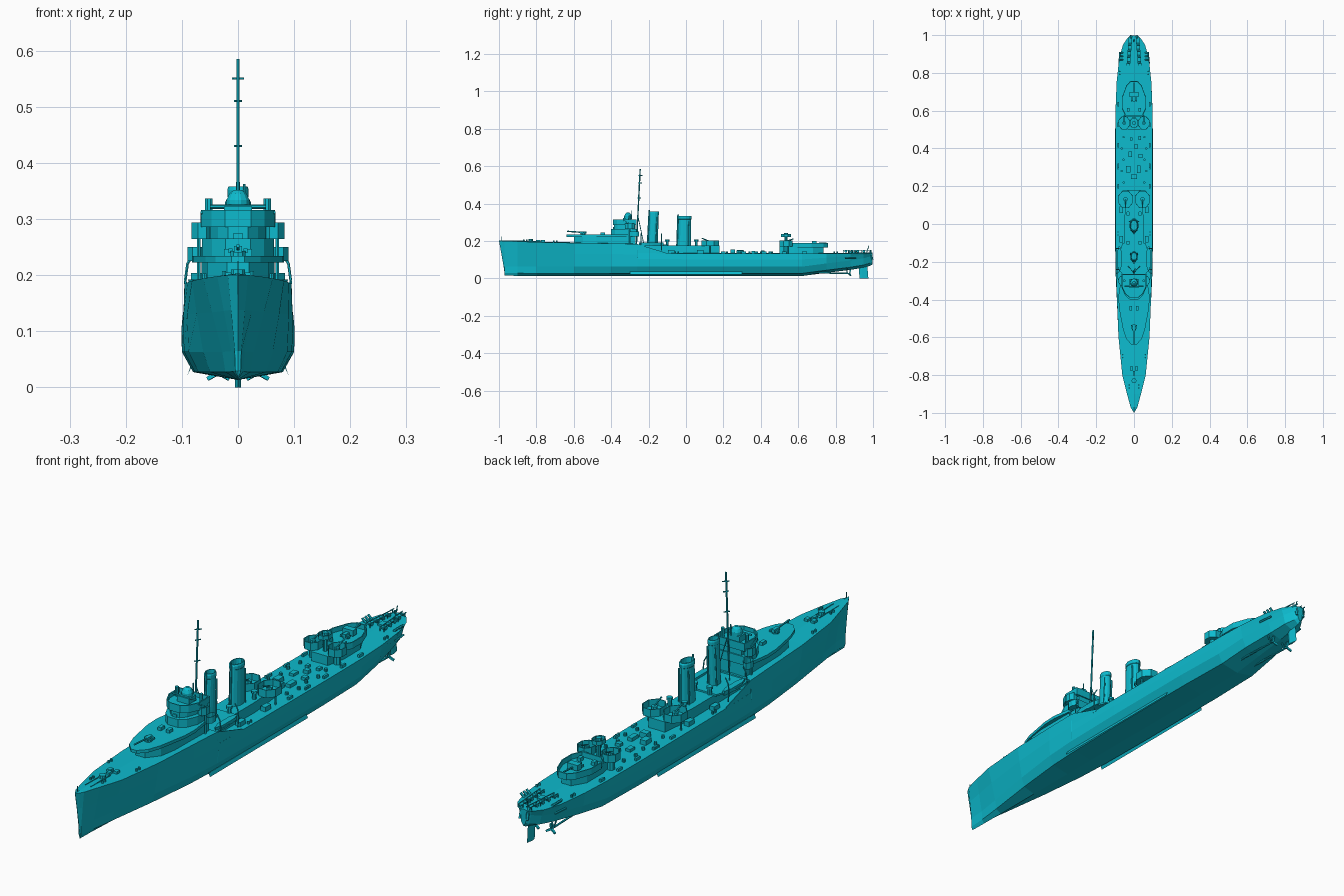
import bpy, bmesh, math
from mathutils import Vector

paint = bpy.data.materials.new("sea_paint")
paint.diffuse_color = (0.004, 0.5, 0.62, 1)

def mesh(name, verts, faces):
    m = bpy.data.meshes.new(name)
    m.from_pydata([tuple(v) for v in verts], [], faces)
    bm = bmesh.new(); bm.from_mesh(m)
    bmesh.ops.recalc_face_normals(bm, faces=bm.faces)
    bm.to_mesh(m); bm.free()
    m.materials.append(paint)
    o = bpy.data.objects.new(name, m)
    bpy.context.collection.objects.link(o)
    return o

def loft(name, rings):
    n = len(rings[0])
    faces = [(k*n+i, k*n+(i+1) % n, (k+1)*n+(i+1) % n, (k+1)*n+i)
             for k in range(len(rings)-1) for i in range(n)]
    faces += [tuple(range(n)), tuple(range((len(rings)-1)*n, len(rings)*n))]
    return mesh(name, [v for r in rings for v in r], faces)

def prism(name, pts, z0, z1):
    return loft(name, [[(x, y, z) for x, y in pts] for z in (z0, z1)])

def mirrored(half):
    return half + [(-x, y) for x, y in reversed(half) if x > 0]

def box(name, x, y, z, sx, sy, sz):
    """Box standing on height z."""
    return prism(name, [(x+a*sx/2, y+b*sy/2) for a, b in ((-1, -1), (1, -1), (1, 1), (-1, 1))], z, z+sz)

def oval(x, y, rx, ry, n=12):
    return [(x+rx*math.cos(2*math.pi*(i+.5)/n), y+ry*math.sin(2*math.pi*(i+.5)/n)) for i in range(n)]

def drum(name, x, y, z, r, h, n=10):
    return prism(name, oval(x, y, r, r, n), z, z+h)

def rod(name, a, b, r, n=6):
    a, b = Vector(a), Vector(b)
    q = (b-a).to_track_quat('Z', 'Y')
    return loft(name, [[p+q @ Vector((x, y, 0)) for x, y in oval(0, 0, r, r, n)] for p in (a, b)])

def tub(name, pts, z0, z1, t=0.92, floor=0.004):
    """Open-topped bulwark with a floor."""
    cx = sum(p[0] for p in pts)/len(pts); cy = sum(p[1] for p in pts)/len(pts)
    inner = [(cx+(x-cx)*t, cy+(y-cy)*t) for x, y in pts]
    return loft(name, [[(x, y, z) for x, y in p] for p, z in
                       ((pts, z0), (pts, z1), (inner, z1), (inner, z0+floor))])

# Hull: station y, keel z, bilge half-width, deck half-width, deck z
stations = [(-.97, .015, .006, .018, .2), (-.9, .014, .012, .037, .198), (-.8, .013, .028, .062, .194),
            (-.6, .013, .062, .082, .19), (-.4, .013, .088, .09, .187), (-.262, .013, .096, .095, .184),
            (-.26, .013, .096, .096, .136), (0, .013, .1, .098, .134), (.4, .013, .1, .098, .132),
            (.62, .013, .094, .097, .132), (.75, .03, .083, .092, .133), (.88, .046, .06, .078, .134),
            (.95, .058, .045, .058, .135), (.985, .068, .022, .034, .136), (.997, .075, .012, .018, .137)]
def section(y, k, b, d, top):
    half = [(0, k), (b*.8, k+.014), (b, k+.05), (b*.5+d*.52, (k+.05+top)*.52), (d, top)]
    ring = half + [(0, top+.003)] + [(-x, z) for x, z in reversed(half[1:])]
    return [(x, y, z) for x, z in ring]
stem = [(x*.03, -1+.034*(.203-z)/.19, z) for x, _, z in section(-1, .015, .006, .018, .2)]
loft("hull", [stem] + [section(*s) for s in stations])

for s in (-1, 1):
    # Sloping bulwark behind the forecastle break
    plate = [(.0955, -.265, .13), (.0955, -.265, .185), (.097, -.11, .138), (.098, -.11, .13)]
    loft("break_bulwark", [[(s*(x-t), y, z) for x, y, z in plate] for t in (0, .003)])
    # Bilge keel, propeller shaft, bracket and propeller
    loft("bilge_keel", [[(s*.083, y, .036), (s*.09, y, .022), (s*.085, y, .036)] for y in (-.3, .3)])
    rod("shaft", (s*.035, .62, .033), (s*.035, .88, .026), .004)
    rod("shaft_bracket", (s*.035, .86, .027), (s*.015, .86, .065), .003)
    rod("shaft_bracket", (s*.035, .86, .027), (s*.052, .86, .075), .003)
    for k in range(3):
        a = k*2*math.pi/3 + math.pi/2
        rod("propeller_blade", (s*.035, .875, .026),
            (s*.035+.022*math.cos(a), .88, .026+.022*math.sin(a)), .005, 4)
    # Foredeck and mooring fittings
    for y, x, z in ((-.86, .025, .196), (-.7, .06, .192), (.3, .085, .133), (.8, .075, .133), (-.05, .085, .134)):
        for d in (-.008, .008):
            drum("bollard", s*x, y+d, z, .004, .011, 6)
    rod("anchor_chain", (s*.012, -.92, .201), (s*.012, -.8, .199), .002, 4)
    box("hatch", s*.014, -.765, .193, .016, .02, .012)
    # Boats hung on curved davits
    for y in (-.24, -.13):
        bend = [(.09, .15), (.094, .19), (.09, .22), (.078, .24)]
        for (x0, z0), (x1, z1) in zip(bend, bend[1:]):
            rod("davit", (s*x0, y, z0), (s*x1, y, z1), .0025, 5)
    loft("ship_boat", [[(s*.077+w*x, y, .192+h) for x, h in ((-1, 0), (-.6, -.018), (.6, -.018), (1, 0))]
                       for y, w in ((-.25, .002), (-.22, .012), (-.15, .012), (-.12, .004))])

loft("rudder", [[(x, y+dy, z) for x, y in ((0, .925), (.005, .94), (0, .972), (-.005, .94))]
                for z, dy in ((0, .003), (.075, -.003))])
drum("capstan", 0, -.83, .196, .013, .014)
box("windlass", 0, -.79, .194, .012, .022, .012)
rod("jackstaff", (0, -.985, .2), (0, -.985, .225), .0015, 4)

# Forward gun deck and deckhouse
prism("forward_deckhouse", mirrored([(.02, -.6), (.055, -.55), (.065, -.48), (.065, -.27)]), .18, .225)
prism("forward_gun_deck", mirrored([(.012, -.64), (.04, -.61), (.058, -.56), (.08, -.44), (.082, -.38), (.066, -.27)]), .222, .234)

def gun(y, z, d):
    """Pedestal gun pointing along y in direction d."""
    drum("gun_pedestal", 0, y, z, .014, .01)
    box("gun_breech", 0, y, z+.007, .014, .034, .012)
    rod("gun_barrel", (0, y, z+.013), (0, y+d*.085, z+.019), .0035)
    for s in (-1, 1):
        box("gun_seat", s*.013, y-d*.008, z+.006, .007, .016, .008)
gun(-.55, .233, -1)
for x in (-.018, .018):
    box("ready_locker", x, -.445, .234, .014, .024, .012)

# Bridge tiers
def bridge(w, y0, y1):
    return mirrored([(w*.35, y0), (w*.72, y0+.02), (w, y0+.06), (w, y1)])
prism("bridge_base", bridge(.064, -.4, -.265), .232, .265)
prism("bridge_house", bridge(.05, -.385, -.27), .262, .292)
tub("bridge_top", bridge(.066, -.39, -.265), .286, .316, .93, .014)
box("wheelhouse_door", 0, -.386, .265, .016, .006, .01)
box("director_base", 0, -.315, .298, .05, .045, .024)
loft("director_dome", [[(x, y, z) for x, y in oval(0, -.31, r, r)] for r, z in
                       ((.021, .318), (.021, .334), (.016, .345), (.007, .352))])
rod("rangefinder", (-.05, -.33, .322), (.05, -.33, .322), .004)
rod("bridge_aerial", (.011, -.29, .32), (.011, -.29, .362), .0025)
for s in (-1, 1):
    tub("bridge_wing", oval(s*.064, -.3, .02, .028, 8), .264, .294, .88)
    tub("lower_wing", oval(s*.075, -.275, .016, .026, 8), .225, .25, .88)
    rod("wing_support", (s*.07, -.3, .185), (s*.07, -.3, .266), .004)
    drum("signal_lamp", s*.052, -.3, .294, .007, .042, 8)
    rod("light_gun", (s*.064, -.3, .29), (s*.064, -.335, .312), .003)

# Raked mast with yards, and its stays
rod("mast", (0, -.265, .18), (0, -.245, .585), .0035)
for z, w in ((.43, .006), (.51, .006), (.55, .009)):
    y = -.265+.02*(z-.18)/.405
    rod("mast_step", (-w, y-.006, z), (w, y+.012, z), .0025, 4)
for s in (-1, 1):
    rod("mast_leg", (s*.03, -.225, .18), (0, -.258, .34), .002, 5)

# Middle deckhouse, boat deck and funnels
prism("middle_house", [(-.05, -.27), (.05, -.27), (.05, .04), (.035, .18), (-.035, .18), (-.05, .04)], .125, .175)
prism("boat_deck", [(-.088, -.27), (.088, -.27), (.088, -.18), (.06, -.1), (-.06, -.1), (-.088, -.18)], .174, .181)

def funnel(y, rx, ry, z0, z1, rake):
    def ring(k, z): return [(px, py+rake*(z-z0), z) for px, py in oval(0, y, rx*k, ry*k, 14)]
    h = z1-z0
    loft("funnel", [ring(1.1, z0), ring(1, z0+.1*h), ring(.96, z1-.02), ring(1.03, z1-.018), ring(1.03, z1-.006),
                    ring(.92, z1), ring(.8, z1), ring(.75, z1-.02)])
    rod("steam_pipe", (0, y-ry-.003, z0), (0, y-ry+rake*h, z1+.008), .004)
    for s in (-1, 1):
        rod("steam_pipe", (s*rx, y+ry*.6, z0), (s*rx*.9, y+ry*.6+rake*h, z1-.03), .003)
funnel(-.178, .019, .026, .16, .358, .04)
funnel(-.01, .023, .036, .16, .335, .02)
for y in (-.1, .055):
    for s in (-1, 1):
        drum("vent_trunk", s*.032, y, .17, .008, .03, 8)
        drum("vent_cowl", s*.032, y, .198, .012, .009, 8)
        box("vent_box", s*.067, y+.02, .132, .02, .035, .02)

# Midship gun platform with side tubs
for s in (-1, 1):
    tub("midship_tub", oval(s*.045, .13, .042, .05, 8), .174, .204, .93)
    rod("tub_support", (s*.07, .13, .13), (s*.07, .13, .178), .004)
    drum("light_gun_mount", s*.045, .13, .178, .012, .02, 8)
    rod("light_gun", (s*.045, .13, .197), (s*.045, .085, .215), .003)

# Deck lockers, hatches, winches and vents on the long main deck
for x, y, sx, sy, h in ((-.03, .29, .025, .035, .022), (.025, .29, .02, .04, .018), (0, .25, .03, .025, .025),
                        (.035, .36, .02, .02, .016), (-.02, .37, .02, .03, .015), (.01, .41, .02, .02, .018),
                        (-.015, .45, .012, .016, .014), (.03, .455, .014, .02, .014), (0, .885, .02, .03, .014)):
    box("deck_locker", x, y, .13, sx, sy, h)
for i in range(5):
    for s in (-1, 1):
        drum("deck_vent", s*(.055+.01*(i % 2)), .22+.06*i, .13, .006, .015, 8)
        box("side_locker", s*.083, .2+.155*i*.7, .131, .008, .025, .012)

# Aft deckhouse, gun deck and twin tubs
prism("aft_deckhouse", [(-.035, .5), (.035, .5), (.05, .58), (.05, .68), (.02, .735), (-.02, .735), (-.05, .68), (-.05, .58)], .125, .17)
tub("aft_gun_deck", [(-.045, .57), (.045, .57), (.064, .61), (.064, .67), (.04, .735), (.018, .758),
                     (-.018, .758), (-.04, .735), (-.064, .67), (-.064, .61)], .165, .19, .94, .006)
gun(.665, .171, 1)
box("gun_shield", 0, .685, .178, .045, .025, .022)
for s in (-1, 1):
    tub("aft_tub", oval(s*.052, .535, .033, .038, 8), .172, .202, .9)
    drum("aft_tub_trunk", s*.052, .535, .13, .014, .045, 8)
    drum("light_gun_mount", s*.052, .535, .176, .01, .022, 8)
    rod("light_gun", (s*.052, .53, .197), (s*.052, .575, .212), .003)
    box("ready_locker", s*.03, .605, .171, .014, .02, .014)
drum("searchlight_post", 0, .535, .165, .008, .06, 8)
tub("searchlight_platform", oval(0, .535, .024, .03, 8), .222, .238, .88)
drum("searchlight", 0, .535, .224, .011, .018, 8)

# Stern racks, throwers, chutes and flagstaff
for s in (-1, 1):
    for dx in (-.008, .008):
        rod("rack_rail", (s*.03+dx, .84, .15), (s*.018+dx, .995, .15), .002, 4)
        for k in range(4):
            t = k/3.2
            x, y = s*(.03-.012*t)+dx, .84+.155*t
            rod("rack_post", (x, y, .132), (x, y, .15), .0018, 4)
    for k in range(4):
        x, y = s*(.03-.003*k), .855+.032*k
        rod("rack_drum", (x-.008, y, .144), (x+.008, y, .144), .007, 8)
    for k in range(3):
        rod("thrower", (s*.06, .87+.018*k, .133), (s*.076, .87+.018*k, .148), .005, 6)
    rod("stern_guard", (s*.08, .85, .108), (s*.074, .91, .108), .004, 5)
    rod("stern_chute", (s*.016, .985, .148), (s*.016, .997, .1), .005, 5)
rod("flagstaff", (0, .965, .135), (0, .978, .175), .002, 5)
